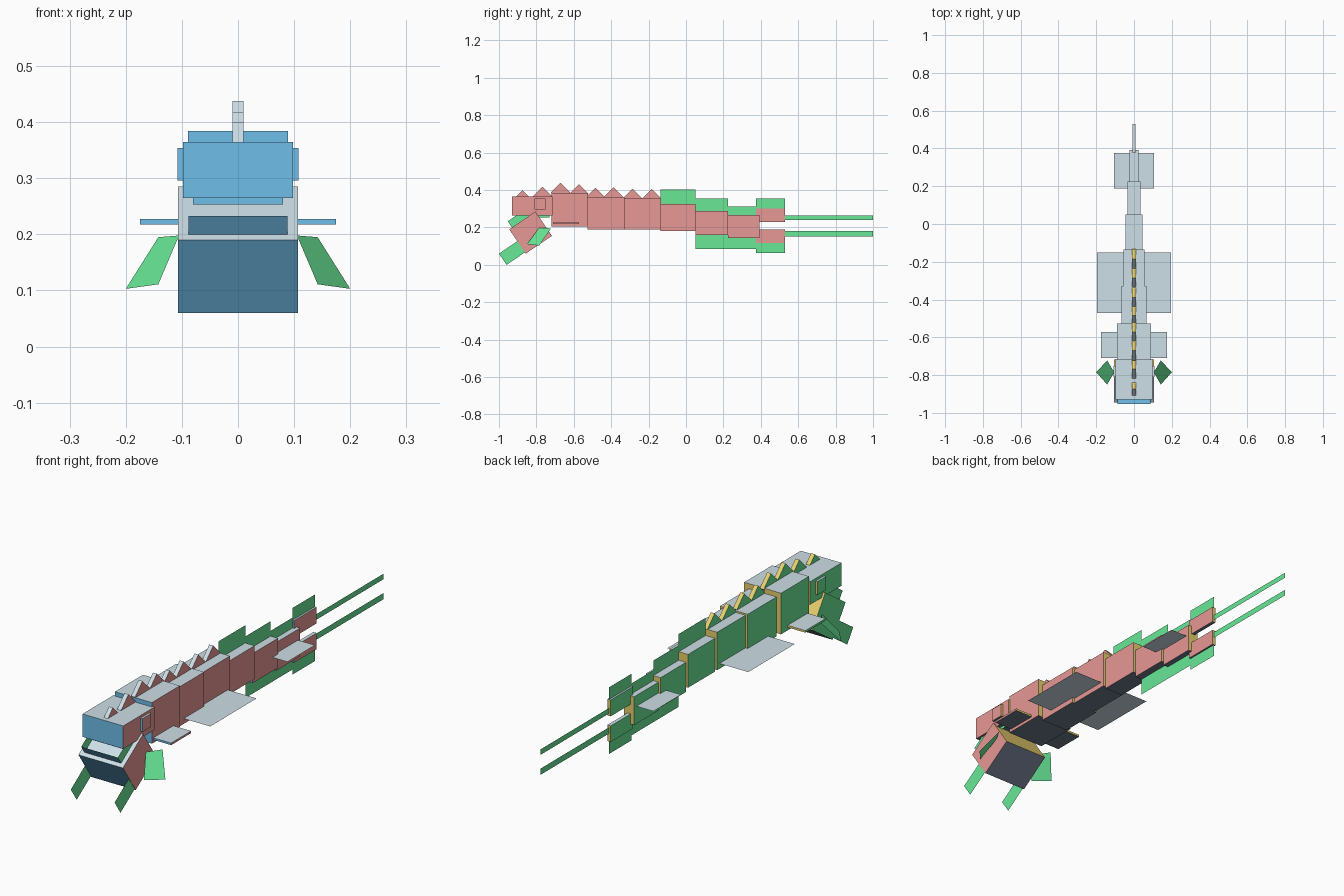
import bpy, bmesh, math
from mathutils import Matrix, Vector

if "Cube" in bpy.data.objects:
    bpy.data.objects.remove(bpy.data.objects["Cube"])


def material(name, rgb):
    lin = [(c / 255 / 12.92) if c < 10 else ((c / 255 + 0.055) / 1.055) ** 2.4 for c in rgb]
    m = bpy.data.materials.new(name)
    m.diffuse_color = (*lin, 1)
    m.use_nodes = True
    m.node_tree.nodes["Principled BSDF"].inputs["Base Color"].default_value = m.diffuse_color
    return m


MATS = [material("red", (253, 167, 164)), material("green", (116, 255, 166)),
        material("yellow", (250, 225, 120)), material("blue", (123, 209, 255)),
        material("pale_grey", (226, 245, 254)), material("slate", (110, 120, 140))]
RED, GREEN, YELLOW, BLUE, PALE, SLATE = range(6)


def finish(name, bm, tilt, pivot):
    """Tilt about the x axis and move to the pivot (y, z)."""
    bm.transform(Matrix.Translation((0, *pivot)) @ Matrix.Rotation(math.radians(tilt), 4, 'X'))
    me = bpy.data.meshes.new(name)
    bm.to_mesh(me)
    bm.free()
    for m in MATS:
        me.materials.append(m)
    ob = bpy.data.objects.new(name, me)
    bpy.context.collection.objects.link(ob)
    return ob


def box(name, x, y, z, tilt=0, pivot=(0, 0)):
    """Box with one colour per side, chosen by face direction before tilting."""
    bm = bmesh.new()
    bmesh.ops.create_cube(bm, size=1)
    lo, hi = Vector((x[0], y[0], z[0])), Vector((x[1], y[1], z[1]))
    bm.normal_update()
    for f in bm.faces:
        axis = max(range(3), key=lambda i: abs(f.normal[i]))
        f.material_index = ((RED, GREEN), (YELLOW, BLUE), (PALE, SLATE))[axis][f.normal[axis] < 0]
    for v in bm.verts:
        v.co = Vector([lo[i] + (v.co[i] + 0.5) * (hi[i] - lo[i]) for i in range(3)])
    return finish(name, bm, tilt, pivot)


def sheet(name, pts, mat, tilt=0, pivot=(0, 0)):
    """Thin four-cornered sheet in one colour."""
    bm = bmesh.new()
    bm.faces.new([bm.verts.new(p) for p in pts]).material_index = mat
    return finish(name, bm, tilt, pivot)


def upright(name, x, y, z, tilt=0, pivot=(0, 0)):
    return sheet(name, [(x, y[0], z[0]), (x, y[0], z[1]), (x, y[1], z[1]), (x, y[1], z[0])],
                 GREEN, tilt, pivot)


def level(name, w, y, z):
    return sheet(name, [(-w, y[0], z), (w, y[0], z), (w, y[1], z), (-w, y[1], z)], PALE)


def facing(name, w, y, z, tilt=0, pivot=(0, 0)):
    return sheet(name, [(-w, y, z[0]), (w, y, z[0]), (w, y, z[1]), (-w, y, z[1])],
                 BLUE, tilt, pivot)


# Upper jaw and body segments, tapering to the tail: half width, y range, z range
segments = [
    ("upper_jaw", .098, (-.93, -.715), (.265, .365)),
    ("neck", .089, (-.72, -.527), (.205, .384)),
    ("chest", .067, (-.527, -.329), (.19, .362)),
    ("belly", .056, (-.329, -.135), (.19, .355)),
    ("hip", .045, (-.135, .05), (.181, .326)),
    ("tail_base", .035, (.05, .225), (.16, .289)),
    ("tail_middle", .025, (.225, .392), (.144, .267)),
]
for name, w, y, z in segments:
    box(name, (-w, w), y, z)

# Eyes
for side, x in (("left", (-.108, -.08)), ("right", (.08, .108))):
    box(side + "_eye", x, (-.81, -.752), (.296, .354))

# Open lower jaw with its teeth
TILT, HINGE = 34.2, (-.945, .19)
box("lower_jaw", (-.107, .107), (0, .169), (-.157, 0), TILT, HINGE)
facing("lower_front_teeth", .088, .018, (0, .04), TILT, HINGE)
facing("upper_front_teeth", .08, -.91, (.253, .265))
for side, s in (("left", -1), ("right", 1)):
    upright(side + "_lower_teeth", s * .088, (.018, .165), (0, .04), TILT, HINGE)
    upright(side + "_upper_teeth", s * .08, (-.91, -.73), (.253, .265))
    # Chin tusks
    upright(side + "_tusk", s * .1055, (0, .2), (-.0725, 0), TILT, (-1.0, .06))
    # Slanted cheek fins
    sheet(side + "_cheek_fin", [(s * .105, -.785, .198), (s * .142, -.722, .195),
                                (s * .2, -.785, .103), (s * .142, -.85, .111)], GREEN)

# Level side fins
box("front_fins", (-.175, .175), (-.71, -.572), (.218, .227))
level("middle_fins", .195, (-.47, -.15), .213)
level("rear_fins", .107, (.187, .377), .22)

# Back spikes: square blocks turned on edge, (y, peak height)
spikes = [(-.874, .40), (-.767, .417), (-.671, .438), (-.572, .432),
          (-.484, .412), (-.388, .415), (-.286, .406), (-.184, .406)]
for i, (y, peak) in enumerate(spikes):
    box(f"spike_{i + 1}", (-.0095, .0095), (-.036, .036), (-.036, .036), 45, (y, peak - .051))

# Upright fins above and below the tail
upright("hip_top_fin", 0, (-.135, .05), (.32, .403))
upright("tail_base_top_fin", 0, (.05, .225), (.28, .354))
upright("tail_middle_top_fin", 0, (.225, .375), (.26, .312))
upright("tail_bottom_fin", 0, (.05, .375), (.086, .17))

# Forked tail blades, their fins and trailing streamers
for name, blade, fin, streamer in (
        ("upper", (.23, .301), (.301, .354), (.24, .264)),
        ("lower", (.118, .188), (.064, .118), (.153, .18))):
    box(name + "_tail_blade", (-.008, .008), (.375, .53), blade)
    upright(name + "_tail_blade_fin", 0, (.375, .53), fin)
    upright(name + "_streamer", 0, (.53, 1.0), streamer)
